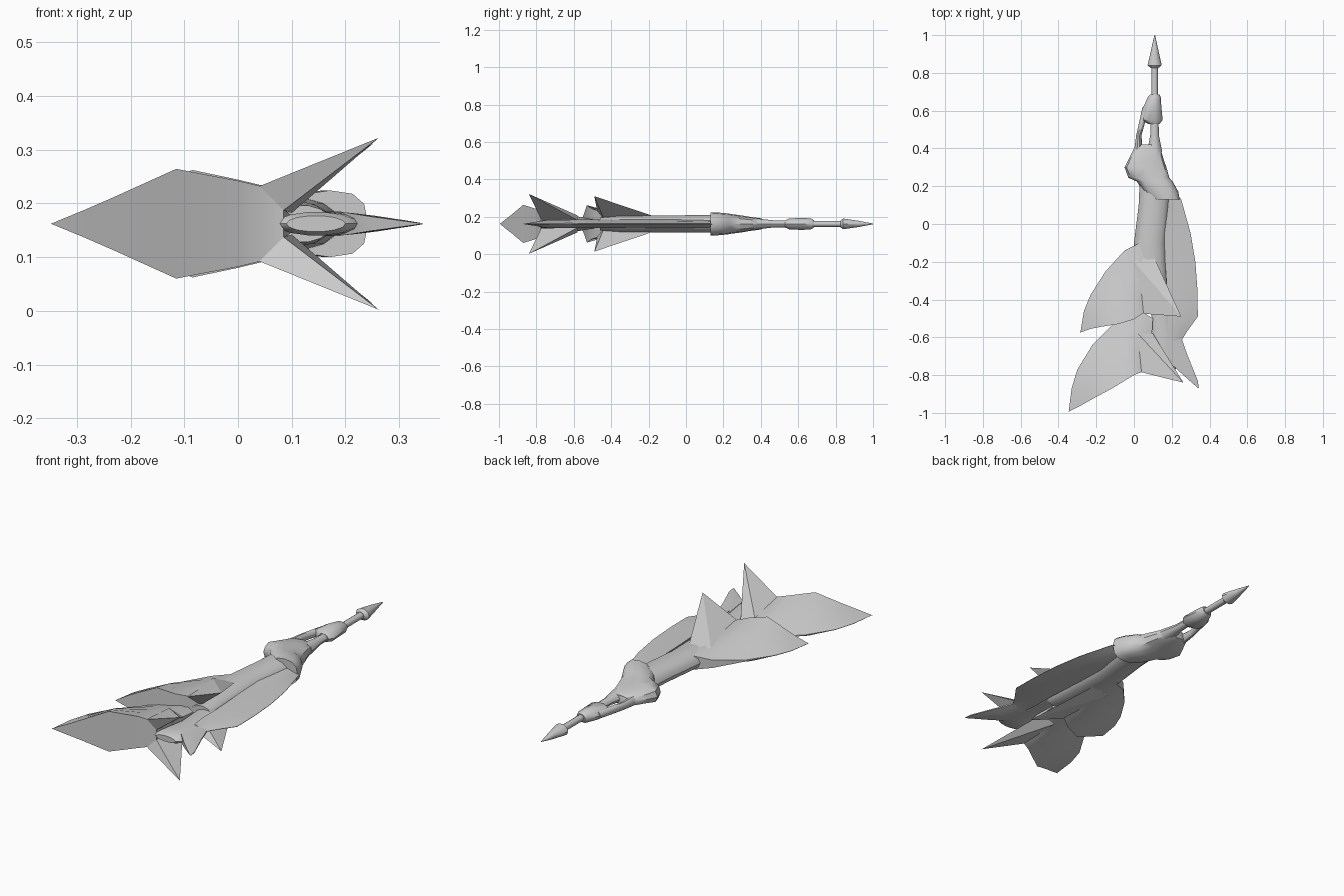
import bpy, math

MID = 0.162  # height of the horizontal mirror plane
steel = bpy.data.materials.new("grey steel")
steel.diffuse_color = (0.6, 0.6, 0.6, 1)


def make(name, verts, faces, angle=40):
    me = bpy.data.meshes.new(name)
    me.from_pydata([(x, y, z + MID) for x, y, z in verts], [], faces)
    me.materials.append(steel)
    ob = bpy.data.objects.new(name, me)
    bpy.context.collection.objects.link(ob)
    bpy.ops.object.select_all(action='DESELECT')
    ob.select_set(True)
    bpy.context.view_layer.objects.active = ob
    # consistent outward normals and clean seams
    bpy.ops.object.mode_set(mode='EDIT')
    bpy.ops.mesh.select_all(action='SELECT')
    bpy.ops.mesh.remove_doubles(threshold=0.0005)
    bpy.ops.mesh.normals_make_consistent(inside=False)
    bpy.ops.object.mode_set(mode='OBJECT')
    bpy.ops.object.shade_smooth_by_angle(angle=math.radians(angle))
    return ob


def loft(name, sections, sides=14, power=1.0):
    """Rounded hull; sections are (left x, right x, y, half height)."""
    verts, faces = [], []
    for l, r, y, h in sections:
        for i in range(sides):
            a = 2 * math.pi * i / sides
            c, s = math.cos(a), math.sin(a)
            c = math.copysign(abs(c) ** power, c)
            s = math.copysign(abs(s) ** power, s)
            verts.append(((l + r) / 2 + c * (r - l) / 2, y, h * s))
    for k in range(len(sections) - 1):
        for i in range(sides):
            j = (i + 1) % sides
            faces.append((k * sides + i, k * sides + j,
                          (k + 1) * sides + j, (k + 1) * sides + i))
    faces.append(tuple(range(sides)))
    faces.append(tuple(range((len(sections) - 1) * sides, len(sections) * sides)))
    return make(name, verts, faces)


def shell(name, thin, thick, bulge=0.0, steps=4):
    """Wedge mirrored in z, from a thin edge row to a thick edge row."""
    verts, faces = [], []
    n = len(thin)
    for side in (1, -1):
        base = len(verts)
        for k in range(steps + 1):
            t = k / steps
            for (ax, ay, ah), (bx, by, bh) in zip(thin, thick):
                h = ah + (bh - ah) * t + bulge * bh * math.sin(math.pi * t)
                verts.append((ax + (bx - ax) * t, ay + (by - ay) * t, side * h))
        for k in range(steps):
            for i in range(n - 1):
                a = base + k * n + i
                faces.append((a, a + 1, a + n + 1, a + n))
    # walls joining the upper and lower skins
    half = n * (steps + 1)
    rim = [[k * n for k in range(steps + 1)],
           [k * n + n - 1 for k in range(steps + 1)],
           [steps * n + i for i in range(n)], list(range(n))]
    for row in rim:
        for a, b in zip(row, row[1:]):
            if any(abs(verts[v][2]) > 0.0003 for v in (a, b)):
                faces.append((a, b, b + half, a + half))
    return make(name, verts, faces)


def spikes(name, tip, roots):
    """Pair of pyramid spikes, one above and one below."""
    for label, s in (("upper_", 1), ("lower_", -1)):
        verts = [(x, y, z * s) for x, y, z in [tip] + roots]
        make(label + name, verts,
             [(0, 1, 2), (0, 2, 3), (0, 3, 4), (0, 4, 1), (1, 2, 3, 4)], 20)


# Pointed tip and rod
loft("spear_tip", [(0.108, 0.112, 1.0, 0.002), (0.09, 0.129, 0.92, 0.018),
                   (0.072, 0.147, 0.84, 0.03), (0.09, 0.128, 0.825, 0.018)], 10)
loft("rod", [(0.092, 0.127, 0.83, 0.016), (0.092, 0.127, 0.67, 0.016)], 10)

# Collar with its two struts
loft("rod_collar", [(0.085, 0.135, 0.685, 0.02), (0.072, 0.142, 0.67, 0.03),
                    (0.05, 0.145, 0.62, 0.034), (0.035, 0.152, 0.55, 0.03),
                    (0.075, 0.135, 0.53, 0.02)], 10)
loft("left_strut", [(0.045, 0.09, 0.62, 0.02), (0.03, 0.062, 0.55, 0.02),
                    (0.012, 0.04, 0.47, 0.02), (0.0, 0.045, 0.38, 0.026)], 10)
loft("right_strut", [(0.09, 0.13, 0.56, 0.018), (0.086, 0.132, 0.47, 0.02),
                     (0.07, 0.15, 0.38, 0.03)], 10)

# Flared head and hull
loft("head", [(0.03, 0.115, 0.42, 0.022), (0.0, 0.14, 0.4, 0.03),
              (-0.03, 0.158, 0.34, 0.038), (-0.05, 0.172, 0.3, 0.045),
              (-0.03, 0.187, 0.245, 0.052), (0.015, 0.205, 0.225, 0.056),
              (0.05, 0.235, 0.17, 0.061), (0.10, 0.242, 0.13, 0.062)], 12, 0.75)
loft("hull", [(0.03, 0.195, 0.22, 0.05), (0.025, 0.188, 0.1, 0.048),
              (0.0, 0.168, -0.1, 0.047), (0.01, 0.178, -0.35, 0.044),
              (0.06, 0.175, -0.46, 0.035)])

# Long side blade
outer = [(0.19, 0.21), (0.25, 0.13), (0.3, -0.05), (0.325, -0.2),
         (0.336, -0.35), (0.338, -0.49), (0.28, -0.57), (0.25, -0.62)]
inner = [(0.17, 0.18), (0.16, 0.1), (0.16, -0.05), (0.165, -0.2),
         (0.175, -0.35), (0.18, -0.44), (0.18, -0.54), (0.19, -0.62)]
shell("side_blade", [(x, y, 0.001) for x, y in outer],
      [(x, y, 0.023) for x, y in inner], 0.1)

# Grip bar and the hooked point beside it
loft("grip_bar", [(0.09, 0.19, -0.42, 0.02), (0.1, 0.21, -0.6, 0.022),
                  (0.08, 0.24, -0.7, 0.022), (0.07, 0.22, -0.77, 0.022),
                  (0.09, 0.2, -0.785, 0.015)])
shell("hook_point",
      [(0.25, -0.6, 0.004), (0.285, -0.7, 0.003), (0.338, -0.83, 0.002), (0.343, -0.868, 0.001)],
      [(0.18, -0.6, 0.021), (0.2, -0.74, 0.021), (0.25, -0.79, 0.013), (0.338, -0.868, 0.001)], 0.1)

# Two swept wings, thickest along the forward edge
shell("front_wing",
      [(-0.345, -0.99, 0), (-0.33, -0.87, 0.001), (-0.30, -0.77, 0.001), (-0.22, -0.64, 0.002),
       (-0.08, -0.5, 0.008), (0.02, -0.45, 0.015), (0.10, -0.50, 0.015)],
      [(-0.348, -0.995, 0), (-0.285, -0.963, 0.026), (-0.23, -0.932, 0.05), (-0.115, -0.87, 0.102),
       (0.0, -0.80, 0.08), (0.05, -0.78, 0.068), (0.085, -0.775, 0.025)], 0.06)
shell("rear_wing",
      [(-0.283, -0.57, 0), (-0.265, -0.46, 0.001), (-0.23, -0.375, 0.001), (-0.15, -0.25, 0.004),
       (-0.05, -0.14, 0.02), (0.03, -0.1, 0.035), (0.085, -0.125, 0.035)],
      [(-0.286, -0.575, 0), (-0.23, -0.555, 0.03), (-0.18, -0.545, 0.055), (-0.085, -0.53, 0.1),
       (0.0, -0.505, 0.082), (0.05, -0.47, 0.07), (0.10, -0.44, 0.03)], 0.06)

# Slanted spikes rising from the wing roots
spikes("front_spike", (0.262, -0.84, 0.16),
       [(0.04, -0.785, 0.07), (0.02, -0.58, 0.045), (0.10, -0.58, 0.02), (0.085, -0.775, 0.025)])
spikes("rear_spike", (0.25, -0.49, 0.148),
       [(0.05, -0.475, 0.07), (0.0, -0.2, 0.045), (0.09, -0.14, 0.03), (0.10, -0.44, 0.028)])
